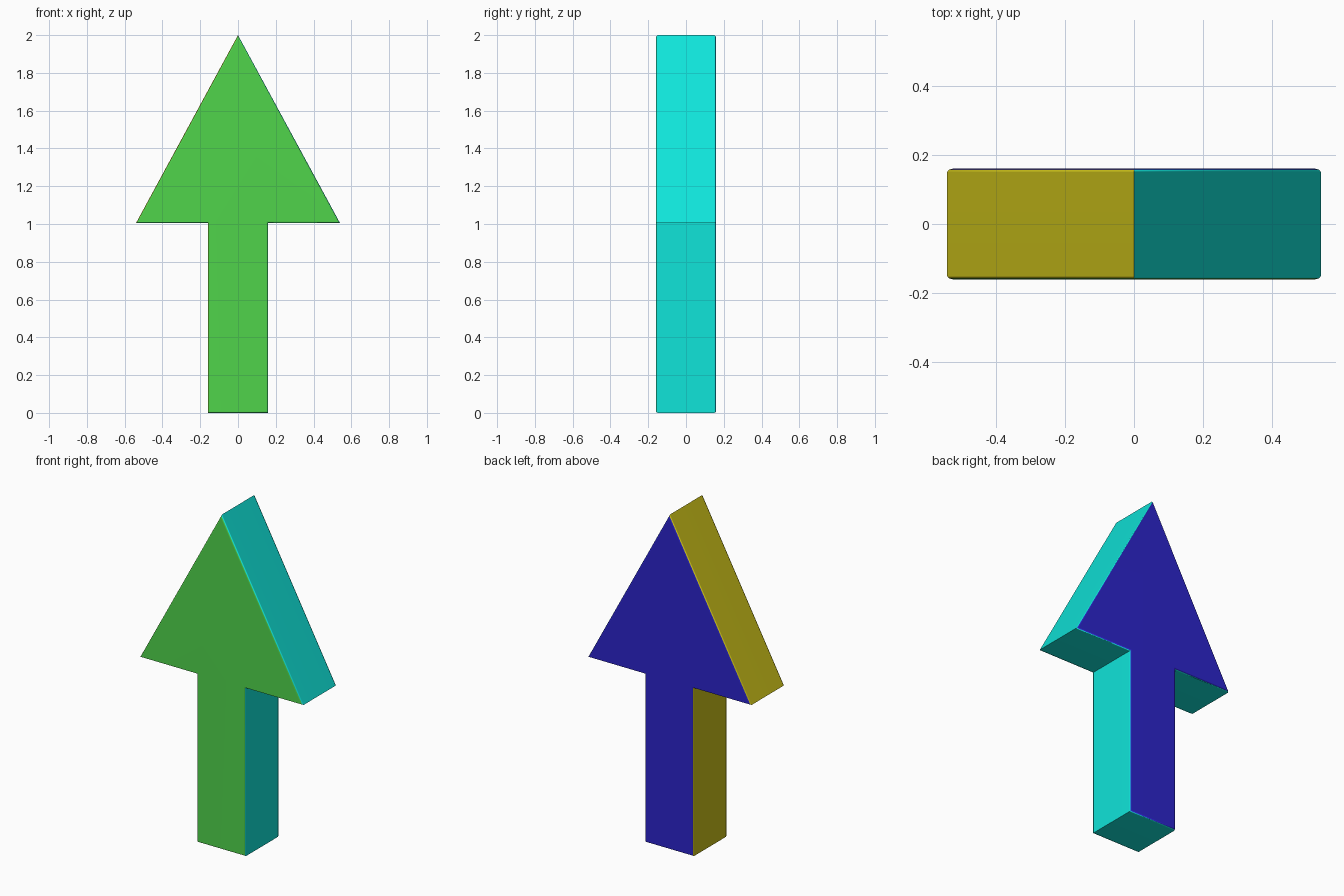
import bpy, bmesh

if "Cube" in bpy.data.objects:
    bpy.data.objects.remove(bpy.data.objects["Cube"])

HALF_DEPTH = 0.16
# Arrow outline in the x-z plane: right half, mirrored below
right_half = [(0.16, 0.0), (0.16, 1.005), (0.54, 1.005)]
outline = right_half + [(0.0, 2.0)] + [(-x, z) for x, z in reversed(right_half)]


def material(name, rgb):
    mat = bpy.data.materials.new(name)
    mat.diffuse_color = (*rgb, 1.0)
    mat.use_nodes = True
    mat.node_tree.nodes["Principled BSDF"].inputs["Base Color"].default_value = mat.diffuse_color
    return mat


bm = bmesh.new()

# Extrude the outline from front to back
front = bm.faces.new([bm.verts.new((x, -HALF_DEPTH, z)) for x, z in outline])
result = bmesh.ops.extrude_face_region(bm, geom=[front], use_keep_orig=True)
moved = [g for g in result["geom"] if isinstance(g, bmesh.types.BMVert)]
bmesh.ops.translate(bm, verts=moved, vec=(0, 2 * HALF_DEPTH, 0))
bmesh.ops.recalc_face_normals(bm, faces=bm.faces)

# Colour by side: 0 front, 1 back, 2 left, 3 right and undersides
for f in bm.faces:
    n = f.normal
    if n.y < -0.5:
        f.material_index = 0
    elif n.y > 0.5:
        f.material_index = 1
    elif n.x < -0.5:
        f.material_index = 2
    else:
        f.material_index = 3

# Slightly round the front and back rims
rims = [e for e in bm.edges if abs(e.verts[0].co.y - e.verts[1].co.y) < 1e-5]
bmesh.ops.bevel(bm, geom=rims, offset=0.01, segments=2, profile=0.5,
                affect='EDGES', material=-1)

mesh = bpy.data.meshes.new("arrow")
bm.to_mesh(mesh)
bm.free()

arrow = bpy.data.objects.new("arrow", mesh)
bpy.context.collection.objects.link(arrow)
for name, rgb in (("green", (0.08, 0.66, 0.07)), ("blue", (0.025, 0.018, 0.6)),
                  ("yellow", (0.6, 0.53, 0.01)), ("teal", (0.005, 0.78, 0.7))):
    mesh.materials.append(material(name, rgb))

# Smooth rims, flat sides
bpy.context.view_layer.objects.active = arrow
arrow.select_set(True)
bpy.ops.object.shade_smooth_by_angle(angle=0.8)
arrow.modifiers.new("flat_sides", 'WEIGHTED_NORMAL').keep_sharp = True
